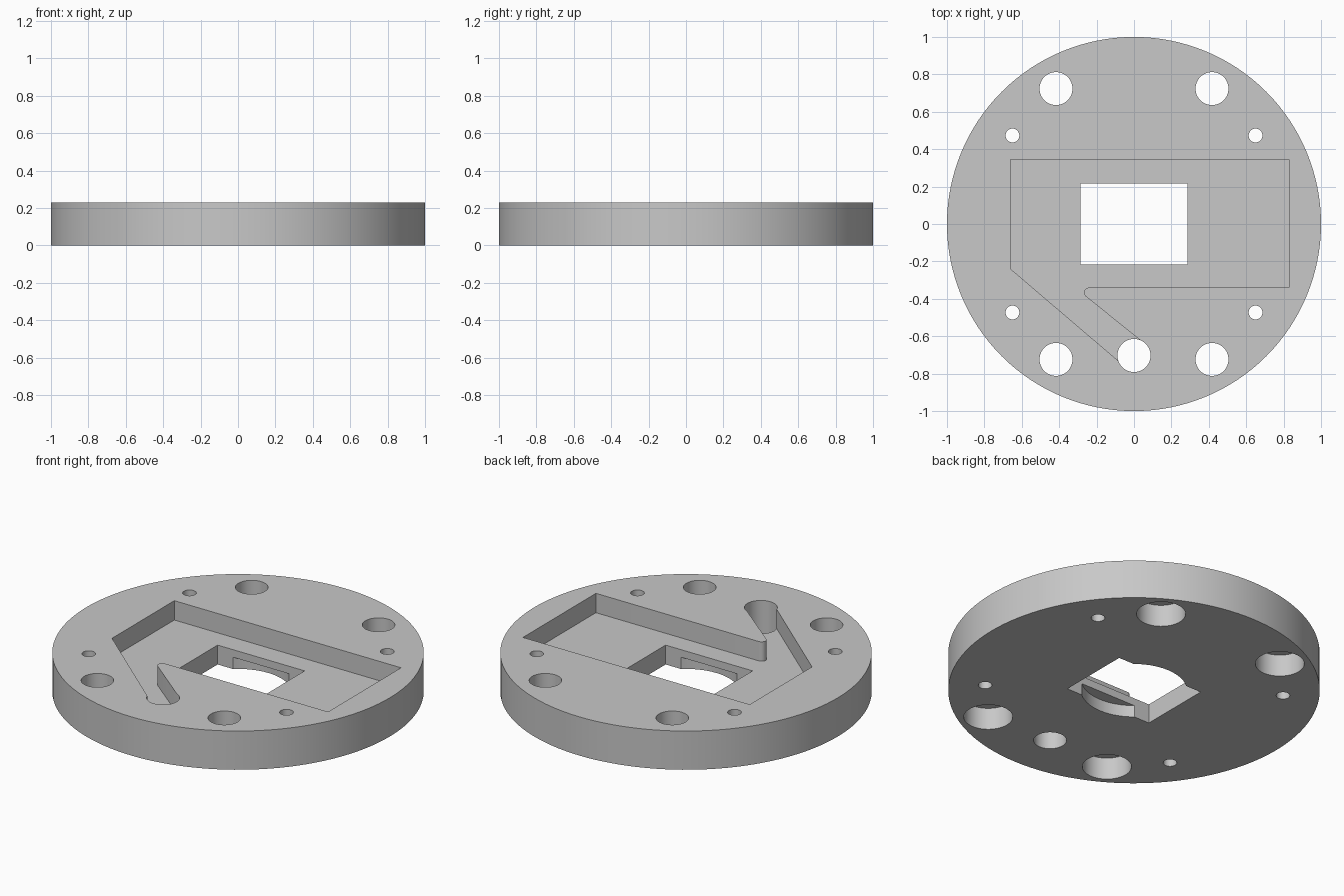
import bpy, bmesh, math

HEIGHT = 0.23       # plate thickness
FLOOR = 0.115       # height of the pocket floor
OVER = 0.1          # overshoot of the cutting shapes

if "Cube" in bpy.data.objects:
    bpy.data.objects.remove(bpy.data.objects["Cube"], do_unlink=True)

grey = bpy.data.materials.new("plain grey")
grey.use_nodes = True
colour = (0.58, 0.58, 0.58, 1)
grey.diffuse_color = colour
grey.node_tree.nodes["Principled BSDF"].inputs["Base Color"].default_value = colour


def circle(x, y, r, n, start=0, end=360):
    """Points along an arc; a full turn leaves out the repeated last point."""
    steps = n if end - start == 360 else n - 1
    angles = [math.radians(start + (end - start) * i / steps) for i in range(n)]
    return [(x + r * math.cos(a), y + r * math.sin(a)) for a in angles]


def prism(name, outline, z0, z1):
    """Extrude a flat outline from z0 to z1."""
    bm = bmesh.new()
    base = bm.faces.new([bm.verts.new((x, y, z0)) for x, y in outline])
    top = bmesh.ops.extrude_face_region(bm, geom=[base])["geom"]
    for v in top:
        if isinstance(v, bmesh.types.BMVert):
            v.co.z = z1
    bmesh.ops.recalc_face_normals(bm, faces=bm.faces)
    mesh = bpy.data.meshes.new(name)
    bm.to_mesh(mesh)
    bm.free()
    mesh.materials.append(grey)
    obj = bpy.data.objects.new(name, mesh)
    bpy.context.collection.objects.link(obj)
    return obj


plate = prism("round_plate", circle(0, 0, 1, 128), 0, HEIGHT)
bpy.context.view_layer.objects.active = plate


def cut(name, outline, z0, z1):
    """Cut a prism out of the plate."""
    cutter = prism(name, outline, z0, z1)
    cutter.hide_render = True
    mod = plate.modifiers.new(name, "BOOLEAN")
    mod.operation = "DIFFERENCE"
    mod.solver = "EXACT"
    mod.object = cutter
    bpy.ops.object.modifier_apply(modifier=name)
    bpy.data.objects.remove(cutter, do_unlink=True)


# Top pocket with a rounded tongue and a slanted channel to the cable hole
pocket = [(-0.66, 0.345), (-0.66, -0.24), (-0.08, -0.735), (0.045, -0.63)]
pocket += reversed(circle(-0.24, -0.367, 0.027, 10, 90, 231))
pocket += [(0.83, -0.34), (0.83, 0.345)]
cut("pocket", pocket, FLOOR, HEIGHT + OVER)

# Rectangular window, widened by a round recess from below
w, d = 0.286, 0.217
cut("window", [(-w, -d), (w, -d), (w, d), (-w, d)], -OVER, HEIGHT + OVER)
cut("round_recess", circle(0, 0, 0.285, 64), -OVER, 0.07)

# Cable hole at the end of the channel
cut("cable_hole", circle(0, -0.703, 0.0885, 48), -OVER, HEIGHT + OVER)

# Counterbored bolt holes and small pin holes, mirrored to each quarter
for sx in (-1, 1):
    for sy in (-1, 1):
        x, y = 0.417 * sx, 0.724 * sy
        cut("bolt_hole", circle(x, y, 0.088, 48), -OVER, HEIGHT + OVER)
        cut("counterbore", circle(x, y, 0.132, 48), -OVER, 0.13)
        cut("pin_hole", circle(0.65 * sx, 0.473 * sy, 0.037, 32), -OVER, HEIGHT + OVER)

# Smooth round walls, crisp rims
bpy.ops.object.select_all(action="DESELECT")
plate.select_set(True)
bpy.ops.object.shade_smooth_by_angle(angle=math.radians(30))
